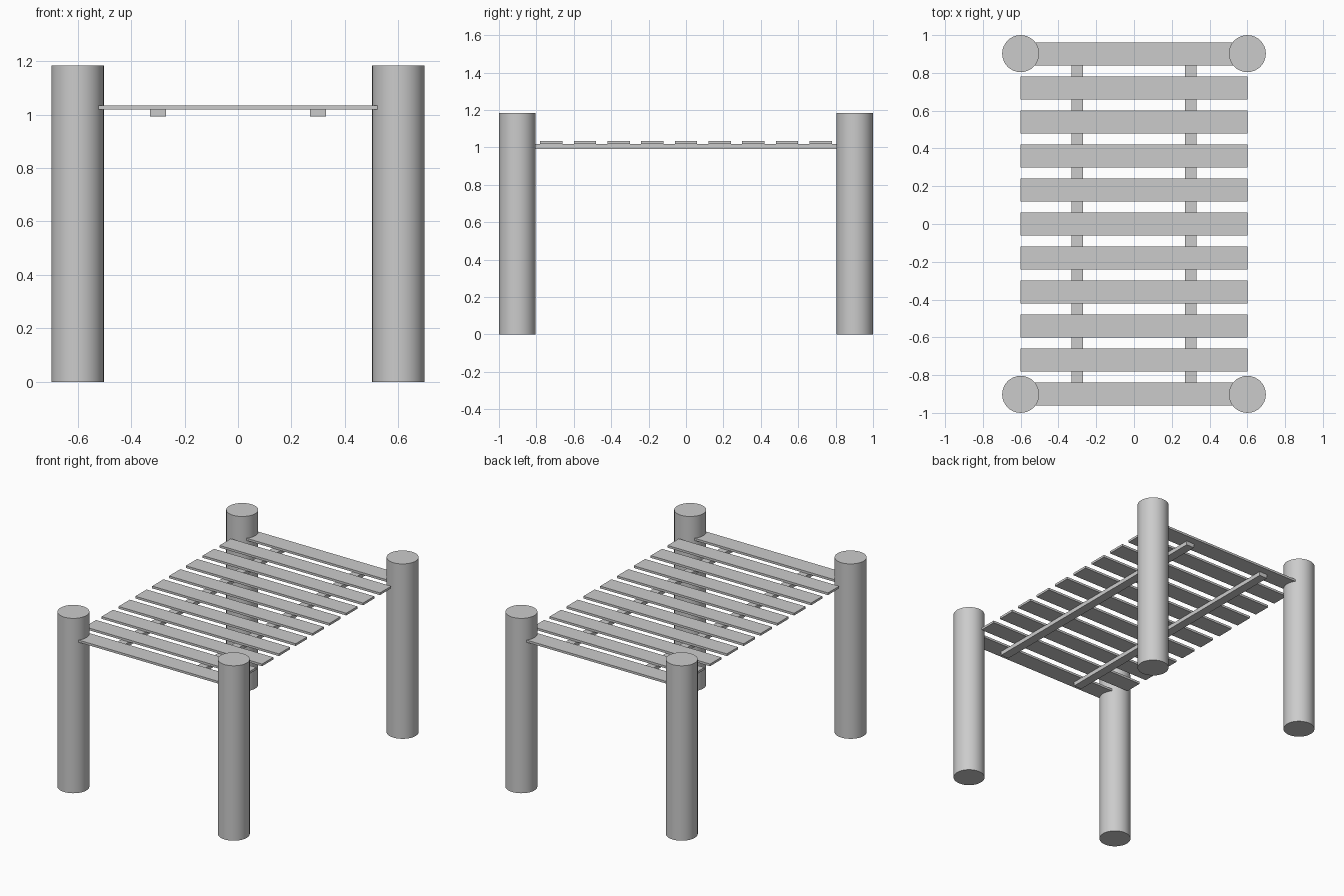
import bpy, math

if "Cube" in bpy.data.objects:
    bpy.data.objects.remove(bpy.data.objects["Cube"])


def box(name, x, y, z):
    """Box from (min, max) ranges on each axis."""
    bpy.ops.mesh.primitive_cube_add(size=1, location=[(a + b) / 2 for a, b in (x, y, z)])
    ob = bpy.context.object
    ob.name = name
    ob.scale = [b - a for a, b in (x, y, z)]
    bpy.ops.object.transform_apply(location=False, rotation=False, scale=True)
    return ob


# Round corner posts
R, H = 0.098, 1.183
for sx, side in ((-1, "left"), (1, "right")):
    for sy, end in ((-1, "front"), (1, "back")):
        bpy.ops.mesh.primitive_cylinder_add(vertices=32, radius=R, depth=H,
                                            location=(sx * 0.6, sy * (1 - R), H / 2))
        bpy.context.object.name = f"{end}_{side}_post"
        bpy.ops.object.shade_smooth_by_angle(angle=math.radians(30))

# Deck planks, evenly spaced
for i in range(11):
    y = (i - 5) * 0.18
    box(f"deck_plank_{i + 1}", (-0.6, 0.6), (y - 0.06, y + 0.06), (1.019, 1.034))

# Joists under the planks
for x, side in ((-0.3, "left"), (0.3, "right")):
    box(f"{side}_joist", (x - 0.03, x + 0.03), (-0.91, 0.91), (0.992, 1.019))
